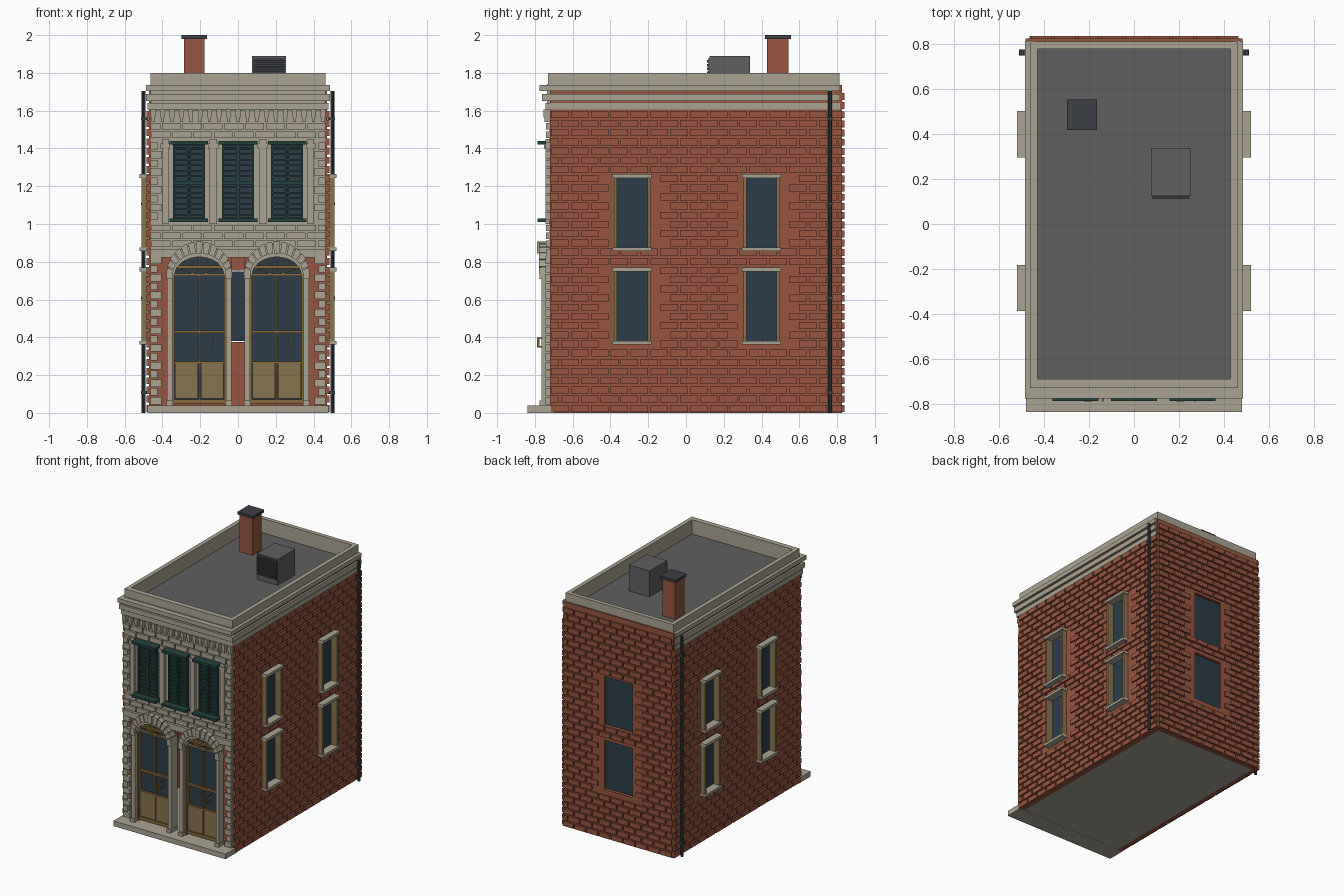
import bpy, bmesh, math

if "Cube" in bpy.data.objects:
    bpy.data.objects.remove(bpy.data.objects["Cube"])

COLOURS = {
    "brick": (0.32, 0.092, 0.05), "stone": (0.40, 0.37, 0.29), "roof_grey": (0.115, 0.115, 0.115),
    "dark_metal": (0.045, 0.052, 0.06), "glass": (0.026, 0.046, 0.066), "green_paint": (0.017, 0.055, 0.045),
    "wood": (0.25, 0.17, 0.075), "oak_trim": (0.26, 0.145, 0.042),
}
MATS = {}
for key, c in COLOURS.items():
    MATS[key] = bpy.data.materials.new(key)
    MATS[key].diffuse_color = (*c, 1)


def box(x0, x1, y0, y1, z0, z1):
    return ([(x0, z0), (x1, z0), (x1, z1), (x0, z1)], y0, y1)


def part(name, mat, prisms):
    """One object from prisms: an x-z outline pushed from y0 to y1."""
    bm = bmesh.new()
    for outline, y0, y1 in prisms:
        a = [bm.verts.new((x, y0, z)) for x, z in outline]
        b = [bm.verts.new((x, y1, z)) for x, z in outline]
        n = len(a)
        bm.faces.new(a)
        bm.faces.new(b[::-1])
        for i in range(n):
            j = (i + 1) % n
            bm.faces.new((a[j], a[i], b[i], b[j]))
    bmesh.ops.recalc_face_normals(bm, faces=bm.faces[:])
    me = bpy.data.meshes.new(name)
    bm.to_mesh(me)
    bm.free()
    me.materials.append(MATS[mat])
    ob = bpy.data.objects.new(name, me)
    bpy.context.collection.objects.link(ob)
    return ob


def both(prisms):
    """The prisms plus their mirror across x."""
    return prisms + [([(-x, z) for x, z in o][::-1], a, b) for o, a, b in prisms]


def cells(u0, u1, z0, z1, holes):
    """Split a wall rectangle around rectangular holes."""
    us = sorted({u0, u1, *[h[0] for h in holes], *[h[1] for h in holes]})
    out = []
    for a, b in zip(us, us[1:]):
        m = (a + b) / 2
        z = z0
        for h in sorted((h for h in holes if h[0] < m < h[1]), key=lambda h: h[2]):
            out.append((a, b, z, h[2]))
            z = h[3]
        out.append((a, b, z, z1))
    return out


def courses(u0, u1, z0, z1, holes, w, h, gap, margin):
    """Running-bond blocks, leaving out any that meet a hole."""
    out = []
    rows = round((z1 - z0) / h)
    h = (z1 - z0) / rows
    for r in range(rows):
        za, zb = z0 + r * h + gap / 2, z0 + (r + 1) * h - gap / 2
        u = u0 - (w / 2 if r % 2 else 0)
        while u < u1:
            a, b = max(u + gap / 2, u0), min(u + w - gap / 2, u1)
            hit = any(a < q[1] + margin and b > q[0] - margin and za < q[3] and zb > q[2] for q in holes)
            if b - a > 0.012 and not hit:
                out.append((a, b, za, zb))
            u += w
    return out


# side and back brick walls
LEVELS = ((0.375, 0.755), (0.87, 1.25))
WIN_Y = (-0.285, 0.4)
side_holes = [(y - 0.09, y + 0.09, a, b) for y in WIN_Y for a, b in LEVELS]
back_holes = [(-0.12, 0.12, a, b) for a, b in LEVELS]
part("side_walls", "brick", both([box(0.44, 0.472, *c) for c in cells(-0.72, 0.825, 0, 1.735, side_holes)]))
part("side_bricks", "brick", both([box(0.472, 0.484, *c) for c in
     courses(-0.72, 0.825, 0, 1.605, side_holes, 0.105, 0.0485, 0.012, 0.012)]))
part("back_wall", "brick", [box(a, b, 0.795, 0.825, c, d) for a, b, c, d in cells(-0.44, 0.44, 0, 1.735, back_holes)])
part("back_bricks", "brick", [box(a, b, 0.825, 0.838, c, d) for a, b, c, d in
     courses(-0.465, 0.465, 0, 1.7, back_holes, 0.105, 0.0485, 0.012, 0.004)])
part("back_glass", "glass", [box(-0.12, 0.12, 0.805, 0.812, a + 0.006, b - 0.006) for a, b in LEVELS])

# side windows
glass, jambs, sills = [], [], []
for y in WIN_Y:
    for a, b in LEVELS:
        glass.append(box(0.452, 0.46, y - 0.09, y + 0.09, a, b))
        for s in (-1, 1):
            e = sorted((y + s * 0.08, y + s * 0.096))
            jambs.append(box(0.45, 0.512, *e, a, b))
        for z in (a - 0.014, b - 0.006):
            sills.append(box(0.45, 0.522, y - 0.103, y + 0.103, z, z + 0.02))
part("side_glass", "glass", both(glass))
part("side_window_jambs", "wood", both(jambs))
part("side_window_sills", "stone", both(sills))

# floor, front step, roof deck
part("floor_slab", "stone", [box(-0.465, 0.465, -0.72, 0.82, 0.001, 0.025)])
part("front_step", "stone", [box(-0.48, 0.48, -0.838, -0.70, 0, 0.04)])
part("roof_deck", "roof_grey", [box(-0.44, 0.44, -0.70, 0.80, 1.67, 1.69)])


def ring(x, xi, y0, y0i, y1, z0, z1):
    return [box(-x, x, y0, y0i, z0, z1)] + both([box(xi, x, y0i, y1, z0, z1)])


# parapet and stepped cornice
part("parapet", "stone", ring(0.462, 0.43, -0.73, -0.69, 0.812, 1.69, 1.8)
     + [box(-0.43, 0.43, 0.78, 0.812, 1.69, 1.8)])
part("cornice", "stone", ring(0.478, 0.46, -0.745, -0.70, 0.815, 1.605, 1.64)
     + ring(0.486, 0.46, -0.762, -0.70, 0.815, 1.65, 1.688)
     + ring(0.486, 0.44, -0.776, -0.70, 0.815, 1.705, 1.737)
     + [box(-0.46, 0.46, -0.735, -0.70, 1.6, 1.74)])

# upper facade
UP_X = (-0.26, 0.0, 0.26)
up_holes = [(x - 0.085, x + 0.085, 1.02, 1.44) for x in UP_X]
part("upper_facade", "stone", [box(a, b, -0.722, -0.69, c, d) for a, b, c, d in
     cells(-0.46, 0.46, 0.865, 1.605, up_holes)])
blocks = courses(-0.462, 0.462, 0.875, 1.0, [], 0.11, 0.042, 0.009, 0)
blocks += courses(-0.462, 0.462, 1.45, 1.54, [], 0.11, 0.045, 0.009, 0)
part("facade_blocks", "stone", [box(a, b, -0.742, -0.722, c, d) for a, b, c, d in blocks])
quoins = []
for i in range(31):
    z = 0.045 + i * 0.0465
    if 0.79 < z < 1.0:
        continue
    quoins.append(box(0.425 if i % 2 else 0.405, 0.463, -0.745, -0.69, z, z + 0.039))
part("corner_quoins", "stone", both(quoins[:-1]))
piers = []
for x, w in ((0.13, 0.02), (0.385, 0.016)):
    piers += [box(x - w, x + w, -0.745, -0.70, 1.0, 1.45), box(x - w - 0.008, x + w + 0.008, -0.752, -0.70, 1.40, 1.425)]
part("window_piers", "stone", both(piers))
dent = []
for i in range(19):
    x = -0.45 + i * 0.05
    dent += [box(x - 0.013, x + 0.013, -0.755, -0.72, 1.565, 1.605), box(x - 0.008, x + 0.008, -0.748, -0.72, 1.54, 1.565)]
part("dentils", "stone", dent)

# shuttered front windows
trim, slats, panes = [], [], []
for x in UP_X:
    panes.append(box(x - 0.085, x + 0.085, -0.712, -0.705, 1.02, 1.44))
    for z in (1.01, 1.422):
        trim.append(box(x - 0.102, x + 0.102, -0.787, -0.70, z, z + 0.018))
    for z in (1.03, 1.215, 1.41):
        slats.append(box(x - 0.08, x + 0.08, -0.735, -0.712, z - 0.006, z + 0.006))
    for s in (-0.08, -0.005, 0.005, 0.08):
        slats.append(box(x + s - 0.004, x + s + 0.004, -0.736, -0.712, 1.02, 1.43))
    for i in range(13):
        z = 1.045 + i * 0.029
        slats.append(box(x - 0.078, x + 0.078, -0.73, -0.714, z, z + 0.009))
part("shutter_backs", "glass", panes)
part("shutter_sills", "green_paint", trim)
part("shutter_louvres", "green_paint", slats)

# lower facade and twin arched doors
CZ, N = 0.73, 13


def arc(cx, rx, rz, t):
    return (cx + rx * math.cos(t), CZ + rz * math.sin(t))


part("lower_band", "stone", [box(-0.463, 0.463, -0.742, -0.69, 0.822, 0.868)])
part("lower_wall", "brick", both([box(0.372, 0.45, -0.715, -0.69, 0.02, 0.825)]))
spand, vous, inner, cols, glass, oak, panels, handles = ([] for _ in range(8))
for cx in (-0.205, 0.205):
    for i in range(N):
        t0, t1 = math.pi * i / N, math.pi * (i + 1) / N
        m = 0.018
        vous.append(([arc(cx, 0.14, 0.115, t0 + m), arc(cx, 0.175, 0.178, t0 + m),
                      arc(cx, 0.175, 0.178, t1 - m), arc(cx, 0.14, 0.115, t1 - m)],
                     -0.79 if i == N // 2 else -0.778, -0.70))
        inner.append(([arc(cx, 0.13, 0.095, t0), arc(cx, 0.168, 0.165, t0),
                       arc(cx, 0.168, 0.165, t1), arc(cx, 0.13, 0.095, t1)], -0.765, -0.69))
        p, q = arc(cx, 0.17, 0.15, t0), arc(cx, 0.17, 0.15, t1)
        if max(p[1], q[1]) < 0.825:
            spand.append(([p, (p[0], 0.825), (q[0], 0.825), q], -0.712, -0.69))
    for s in (-1, 1):
        e = sorted((cx + s * 0.142, cx + s * 0.17))
        cols += [box(*e, -0.765, -0.69, 0.04, CZ), box(e[0] - 0.004, e[1] + 0.004, -0.776, -0.69, CZ - 0.02, CZ + 0.012),
                 box(e[0] - 0.004, e[1] + 0.004, -0.776, -0.69, 0.04, 0.065)]
        e = sorted((cx + s * 0.13, cx + s * 0.143))
        oak.append(box(*e, -0.735, -0.69, 0.04, 0.76))
        e = sorted((cx + s * 0.008, cx + s * 0.128))
        panels.append(box(*e, -0.722, -0.70, 0.075, 0.265))
    # glazing, fanlight bars, rails and handle
    glass.append(([(cx - 0.138, 0.05), (cx + 0.138, 0.05)]
                  + [arc(cx, 0.138, 0.1, math.pi * i / N) for i in range(N + 1)], -0.708, -0.70))
    oak += [box(cx - 0.005, cx + 0.005, -0.725, -0.70, 0.05, CZ), box(cx - 0.13, cx + 0.13, -0.725, -0.70, 0.422, 0.437),
            box(cx - 0.13, cx + 0.13, -0.73, -0.70, 0.05, 0.072), box(cx - 0.14, cx + 0.14, -0.73, -0.70, 0.765, 0.78),
            box(cx - 0.13, cx + 0.13, -0.725, -0.70, 0.262, 0.272)]
    for k in range(1, 8):
        t = math.pi * k / 8
        dx, dz = -math.sin(t) * 0.003, math.cos(t) * 0.003
        (xa, za), (xb, zb) = arc(cx, 0.03, 0.02, t), arc(cx, 0.132, 0.095, t)
        oak.append(([(xa - dx, za - dz), (xb - dx, zb - dz), (xb + dx, zb + dz), (xa + dx, za + dz)], -0.722, -0.70))
    handles += [box(cx + 0.062, cx + 0.07, -0.79, -0.775, 0.345, 0.4)]
    handles += [box(cx + 0.062, cx + 0.07, -0.775, -0.70, z, z + 0.008) for z in (0.345, 0.392)]
    panels.append(box(cx - 0.13, cx + 0.13, -0.728, -0.70, CZ - 0.004, CZ + 0.008))
part("arch_spandrels", "brick", spand)
part("arch_stones", "stone", vous)
part("arch_soffits", "stone", inner)
part("door_columns", "stone", cols)
part("door_glass", "glass", glass)
part("door_frames", "oak_trim", oak)
part("door_panels", "wood", panels)
part("door_handles", "oak_trim", handles)

# chimney and rooftop vent unit
part("chimney", "brick", [box(-0.287, -0.177, 0.43, 0.543, 1.68, 1.982)])
part("chimney_cap", "dark_metal", [box(-0.298, -0.164, 0.418, 0.555, 1.98, 2.0)])
part("vent_unit", "roof_grey", [box(0.075, 0.253, 0.124, 0.338, 1.69, 1.89)])
part("vent_louvres", "dark_metal", [box(0.082, 0.246, 0.112, 0.126, 1.735 + i * 0.02, 1.748 + i * 0.02) for i in range(7)]
     + [box(0.082, 0.246, 0.12, 0.126, 1.73, 1.88)])

# downpipes with wall straps
for side, s in (("left", -1), ("right", 1)):
    bpy.ops.mesh.primitive_cylinder_add(vertices=10, radius=0.011, depth=1.705, location=(s * 0.5, 0.763, 0.8525))
    pipe = bpy.context.object
    pipe.name = side + "_downpipe"
    pipe.data.materials.append(MATS["dark_metal"])
    bpy.ops.object.shade_smooth_by_angle()
part("pipe_straps", "dark_metal", both([box(0.475, 0.513, 0.75, 0.776, z, z + 0.015) for z in (0.1, 0.6, 1.1, 1.55)]))

for m in bpy.data.materials:
    if m.users and not m.is_grease_pencil:
        m.use_nodes = True
        m.node_tree.nodes["Principled BSDF"].inputs["Base Color"].default_value = m.diffuse_color
